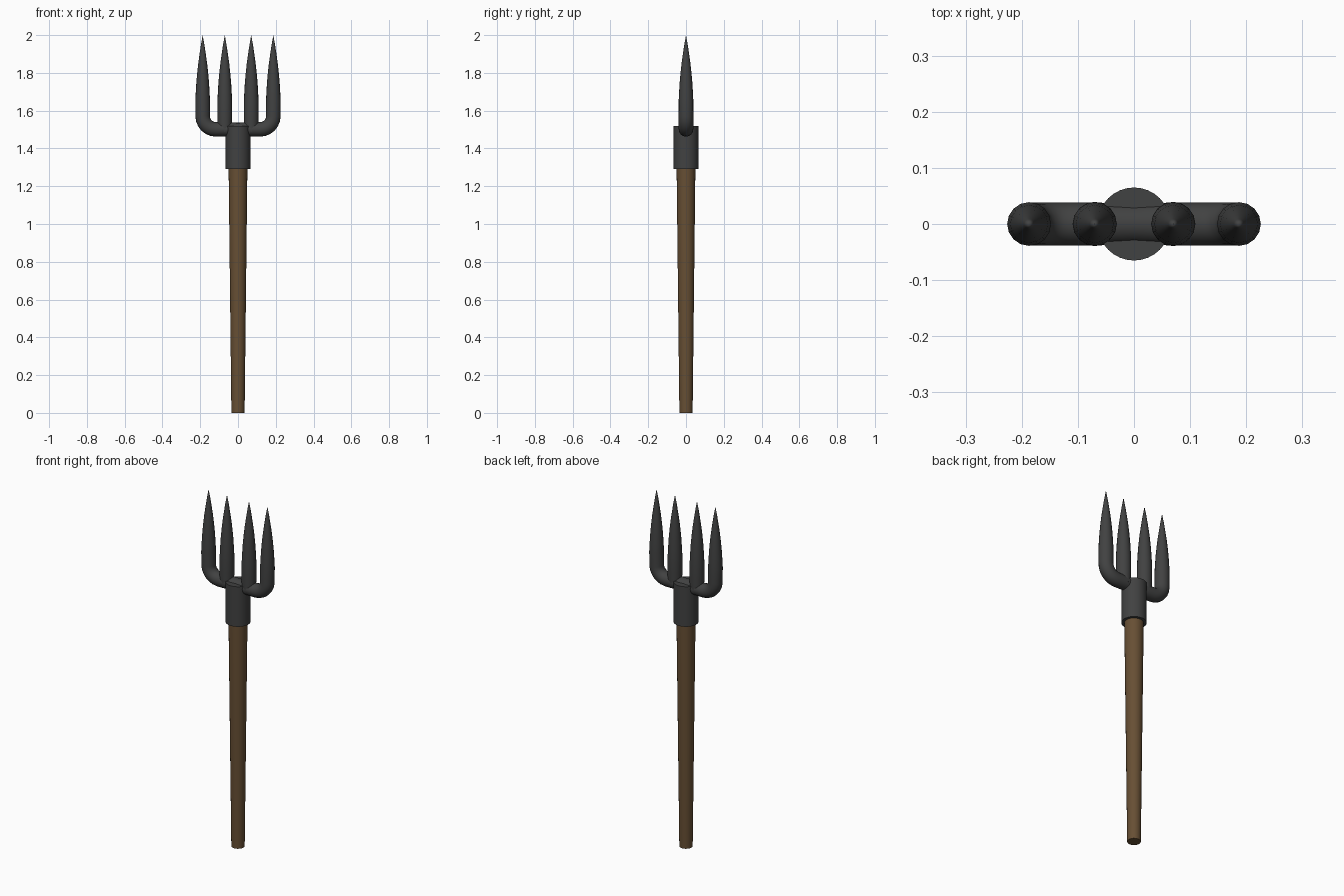
import bpy, bmesh, math
from mathutils import Vector

if "Cube" in bpy.data.objects:
    bpy.data.objects.remove(bpy.data.objects["Cube"])


def material(name, color):
    m = bpy.data.materials.new(name)
    m.diffuse_color = (*color, 1)
    m.use_nodes = True
    m.node_tree.nodes["Principled BSDF"].inputs["Base Color"].default_value = m.diffuse_color
    return m


METAL = material("dark iron", (0.053, 0.054, 0.054))
WOOD = material("brown wood", (0.135, 0.078, 0.034))
Y = Vector((0, 1, 0))


def tube(name, path, mat, sides=16, mirror=False, cap_start=True):
    """Sweep a circle along (x, z, radius) points lying in the XZ plane."""
    bm = bmesh.new()
    pts = [Vector((x, 0, z)) for x, z, r in path]
    rings = []
    for i, p in enumerate(pts):
        r = path[i][2]
        if r == 0:
            rings.append([bm.verts.new(p)])
            continue
        t = (pts[min(i + 1, len(pts) - 1)] - pts[max(i - 1, 0)]).normalized()
        if mirror and i == 0 and not cap_start:
            t = Vector((1, 0, 0))
        side = Y.cross(t)
        ring = []
        for k in range(sides):
            a = 2 * math.pi * k / sides
            ring.append(bm.verts.new(p + r * (math.cos(a) * side + math.sin(a) * Y)))
        rings.append(ring)
    for a, b in zip(rings, rings[1:]):
        for k in range(sides):
            n = (k + 1) % sides
            if len(b) == 1:
                bm.faces.new((a[k], a[n], b[0]))
            else:
                bm.faces.new((a[k], a[n], b[n], b[k]))
    if cap_start:
        bm.faces.new(rings[0])
    if len(rings[-1]) > 1:
        bm.faces.new(rings[-1])
    bmesh.ops.recalc_face_normals(bm, faces=bm.faces)
    me = bpy.data.meshes.new(name)
    bm.to_mesh(me)
    bm.free()
    ob = bpy.data.objects.new(name, me)
    bpy.context.collection.objects.link(ob)
    me.materials.append(mat)
    bpy.ops.object.select_all(action='DESELECT')
    ob.select_set(True)
    bpy.context.view_layer.objects.active = ob
    bpy.ops.object.shade_smooth_by_angle(angle=math.radians(40))
    if mirror:
        mod = ob.modifiers.new("mirror", 'MIRROR')
        mod.use_clip = True
    return ob


# Tapered wooden handle and iron socket
tube("handle", [(0, 0, 0.035), (0, 1.32, 0.05)], WOOD, 24)
tube("socket", [(0, 1.29, 0.065), (0, 1.52, 0.065)], METAL, 32)

# Pointed spike profile shared by all tines: (height, radius)
SPIKE = [(1.65, 0.039), (1.70, 0.0365), (1.75, 0.0335), (1.80, 0.029),
         (1.85, 0.0235), (1.90, 0.0165), (1.95, 0.009), (2.0, 0)]

# Inner pair of straight tines
tube("inner_tines", [(0.07, 1.49, 0.037), (0.07, 1.57, 0.0395)]
     + [(0.07, z, r) for z, r in SPIKE], METAL, mirror=True)

# Outer pair: crossbar, rounded bend, then spike
BEND, CX, CZ = 0.07, 0.117, 1.571
outer = [(0, CZ - BEND, 0.035), (0.06, CZ - BEND, 0.038)]
for i in range(7):
    a = math.pi / 2 * i / 6
    outer.append((CX + BEND * math.sin(a), CZ - BEND * math.cos(a), 0.0385))
outer += [(CX + BEND, z, r) for z, r in SPIKE]
tube("outer_tines_and_crossbar", outer, METAL, mirror=True, cap_start=False)
